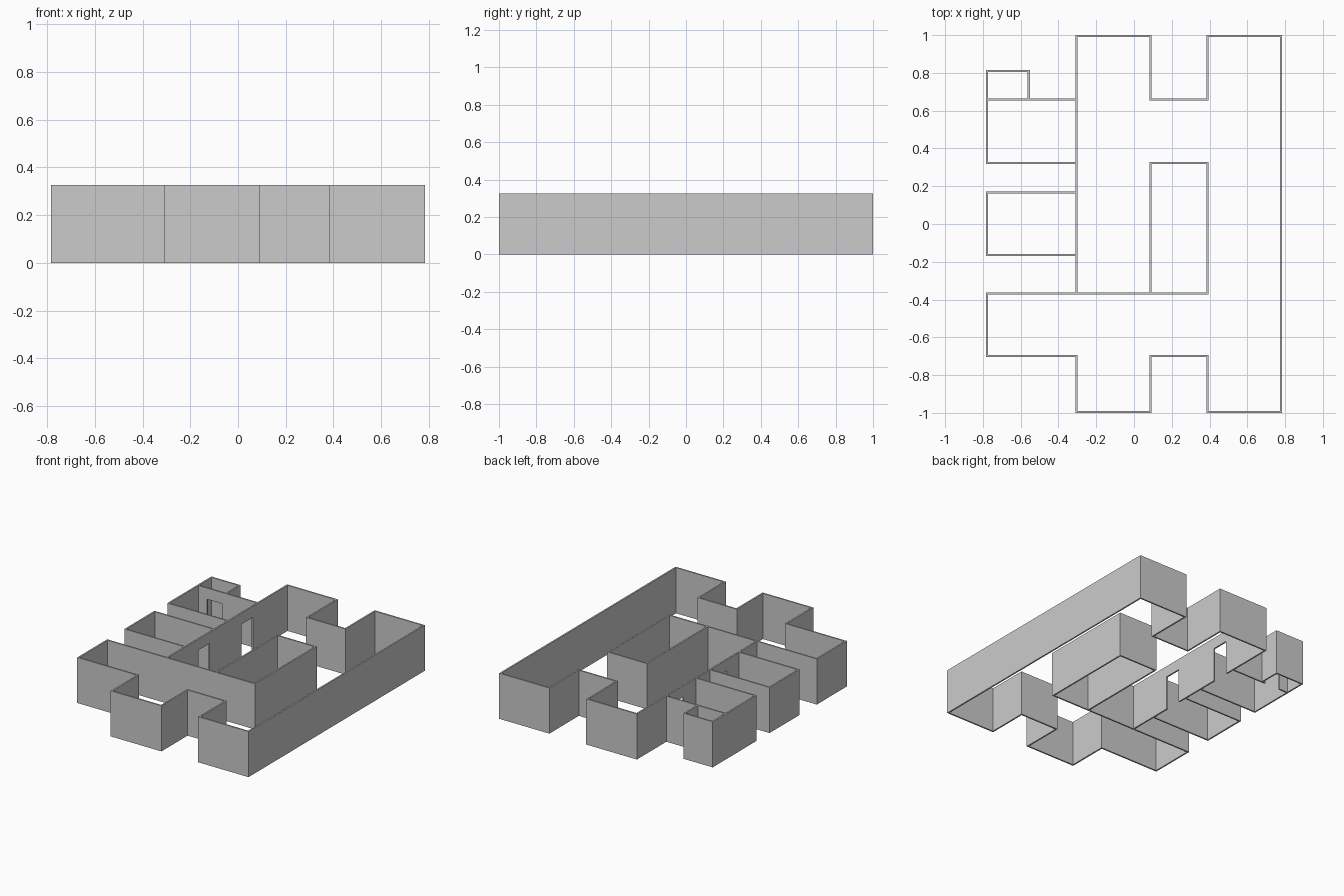
import bpy, bmesh
from mathutils import Matrix, Vector

cube = bpy.data.objects.get("Cube")
if cube:
    bpy.data.objects.remove(cube)

HEIGHT = 0.327
DOOR_TOP = 0.247
THICK = 0.011
H = THICK / 2

grey = bpy.data.materials.new("wall grey")
grey.use_nodes = True
colour = (0.6, 0.6, 0.6, 1)
grey.diffuse_color = colour
grey.node_tree.nodes["Principled BSDF"].inputs["Base Color"].default_value = colour


def add_box(bm, x0, x1, y0, y1, z0, z1):
    centre = Vector((x0 + x1, y0 + y1, z0 + z1)) / 2
    size = Matrix.Diagonal((x1 - x0, y1 - y0, z1 - z0, 1))
    bmesh.ops.create_cube(bm, size=1, matrix=Matrix.Translation(centre) @ size)


def wall(name, axis, at, start, end, doors=()):
    """Straight wall running along an axis, with doorways left open below a lintel."""
    bm = bmesh.new()

    def piece(a, b, z0):
        if axis == "x":
            add_box(bm, a, b, at - H, at + H, z0, HEIGHT)
        else:
            add_box(bm, at - H, at + H, a, b, z0, HEIGHT)

    cursor = start - H
    for a, b in doors:
        piece(cursor, a, 0)
        piece(a, b, DOOR_TOP)
        cursor = b
    piece(cursor, end + H, 0)
    mesh = bpy.data.meshes.new(name)
    bm.to_mesh(mesh)
    bm.free()
    mesh.materials.append(grey)
    bpy.context.collection.objects.link(bpy.data.objects.new(name, mesh))


# Shared plan lines
WEST, HALL_W, HALL_E, EAST_IN, EAST = -0.778, -0.305, 0.087, 0.39, 0.778
SOUTH, NORTH = -0.9945, 0.9945
LOW, MID = -0.698, -0.369
R2_S, R2_N, R1_S, R1_N = -0.164, 0.166, 0.323, 0.66

# Main hall and long outer wall
wall("hall_side_wall", "y", HALL_W, MID, NORTH, [(-0.02, 0.105), (0.47, 0.595)])
wall("long_outer_wall", "y", EAST, SOUTH, NORTH)
wall("cross_wall", "x", MID, WEST, EAST_IN)

# End bays, the same at the front and the back
for label, end, inner in (("front", SOUTH, LOW), ("back", NORTH, R1_N)):
    lo, hi = sorted((end, inner))
    wall(label + "_hall_end", "x", end, HALL_W, HALL_E)
    wall(label + "_wing_end", "x", end, EAST_IN, EAST)
    wall(label + "_recess_wall", "x", inner, HALL_E, EAST_IN)
    wall(label + "_recess_side_a", "y", HALL_E, lo, hi)
    wall(label + "_recess_side_b", "y", EAST_IN, lo, hi)
wall("front_hall_side", "y", HALL_W, SOUTH, LOW)

# Enclosed inner room
wall("inner_room_back", "x", R1_S, HALL_E, EAST_IN)
wall("inner_room_side_a", "y", HALL_E, MID, R1_S)
wall("inner_room_side_b", "y", EAST_IN, MID, R1_S)

# Side rooms
wall("front_room_front", "x", LOW, WEST, HALL_W)
wall("front_room_side", "y", WEST, LOW, MID)
wall("middle_room_front", "x", R2_S, WEST, HALL_W)
wall("middle_room_back", "x", R2_N, WEST, HALL_W)
wall("middle_room_side", "y", WEST, R2_S, R2_N)
wall("back_room_front", "x", R1_S, WEST, HALL_W)
wall("back_room_back", "x", R1_N, WEST, HALL_W, [(-0.705, -0.585)])
wall("back_room_side", "y", WEST, R1_S, R1_N)

# Closet behind the back room
CLOSET_N, CLOSET_E = 0.811, -0.557
wall("closet_back", "x", CLOSET_N, WEST, CLOSET_E)
wall("closet_side_a", "y", WEST, R1_N, CLOSET_N)
wall("closet_side_b", "y", CLOSET_E, R1_N, CLOSET_N)
